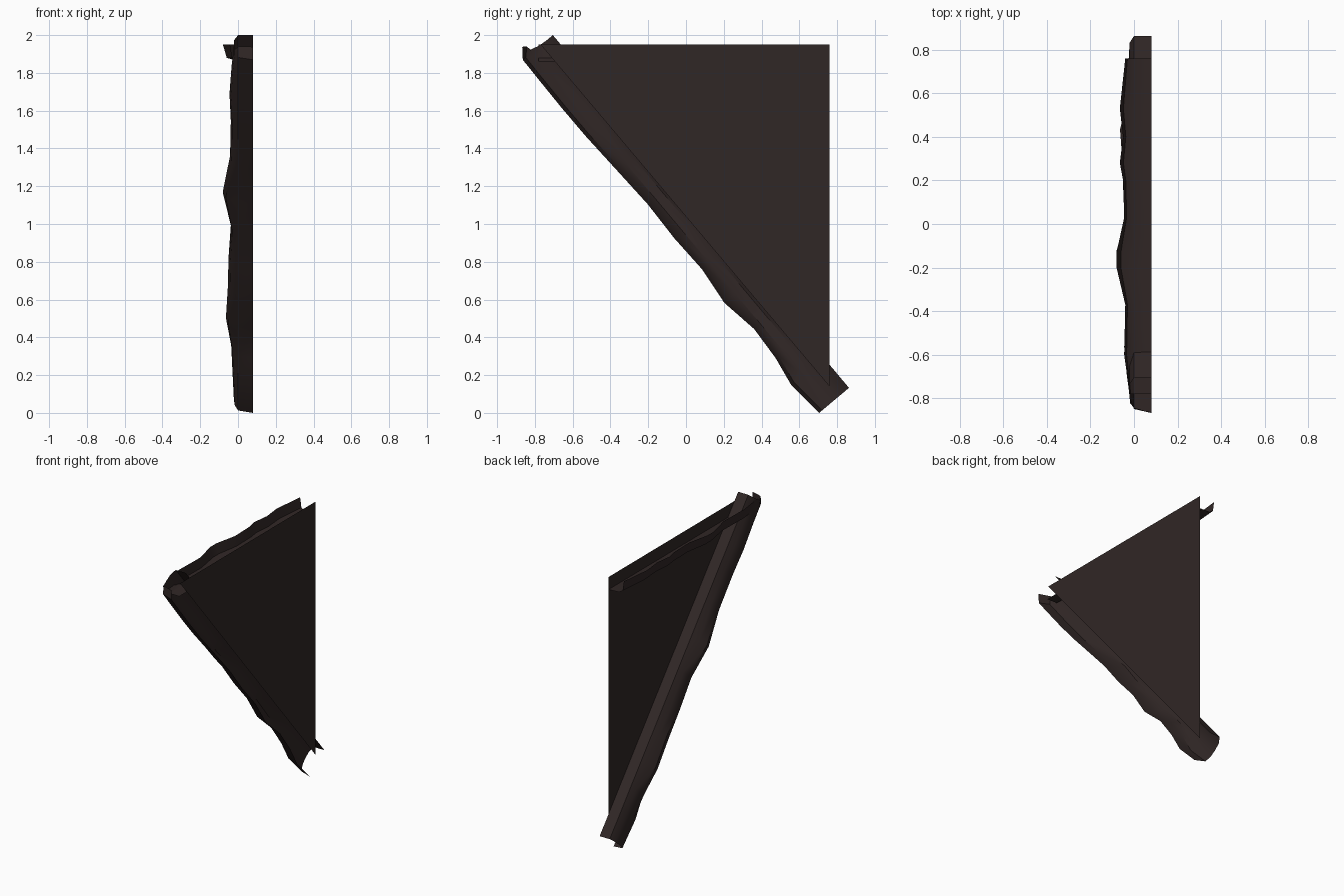
import bpy

if "Cube" in bpy.data.objects:
    bpy.data.objects.remove(bpy.data.objects["Cube"])

# One dark timber colour for everything
wood = bpy.data.materials.new("dark_wood")
wood.diffuse_color = (0.030, 0.020, 0.019, 1)
wood.use_nodes = True
wood.node_tree.nodes["Principled BSDF"].inputs["Base Color"].default_value = wood.diffuse_color


def make(name, verts, faces, smooth=True):
    me = bpy.data.meshes.new(name)
    me.from_pydata(verts, [], faces)
    me.materials.append(wood)
    ob = bpy.data.objects.new(name, me)
    bpy.context.collection.objects.link(ob)
    if smooth:
        for o in bpy.context.selected_objects:
            o.select_set(False)
        ob.select_set(True)
        bpy.context.view_layer.objects.active = ob
        bpy.ops.object.shade_smooth_by_angle(angle=0.6)
    return ob


def loft(name, rings, flip=False):
    n = len(rings[0])
    verts = [p for r in rings for p in r]
    faces = []
    for i in range(len(rings) - 1):
        for j in range(n - 1):
            a = i * n + j
            f = (a, a + 1, a + n + 1, a + n)
            faces.append(f[::-1] if flip else f)
    return make(name, verts, faces)


BACK = 0.08   # flat side of the whole piece

# Triangular wall panel
make("wall_panel", [(BACK, -0.77, 1.95), (BACK, 0.76, 0.14), (BACK, 0.76, 1.95)],
     [(0, 1, 2)], smooth=False)

# Sloping half-log: (distance along, outer edge shift, bulge depth)
WIDTH = 0.206


def on_slope(t, d, x):
    return (x, 0.705 - 0.643 * t + 0.766 * d, 0.766 * t + 0.643 * d)


rows = [(0, 0, -.022), (.21, -.018, -.03), (.37, .010, -.036), (.56, .022, -.064),
        (.77, -.010, -.054), (.98, .014, -.050), (1.2, .007, -.038),
        (1.43, .015, -.081), (1.68, .005, -.042), (1.92, -.005, -.038),
        (2.11, -.006, -.045), (2.30, -.003, -.034), (2.41, 0, -.024)]


def section(d0, b):
    return [(d0, BACK), (d0 + .02, 0.0), (.065, b * .8), (.115, b),
            (.165, min(-.02, b * .55)), (WIDTH, 0.0), (WIDTH, BACK)]


rings = []
for t, d0, b in rows:
    lift = .03 if t == 2.41 else 0
    rings.append([on_slope(t + (lift if j < 2 else 0), d, x)
                  for j, (d, x) in enumerate(section(d0, b))])
# upper end is trimmed plumb at the outer corner
tip = [2.495, 2.48, 2.455, 2.442, 2.438, 2.438, 2.438]
rings.append([on_slope(t, d, x) for t, (d, x) in zip(tip, section(.042, -.022))])
loft("sloping_log", rings, flip=True)

# Horizontal half-log under the top edge, cut open at the top
top_rows = [(-.78, -.02), (-.6, -.045), (-.37, -.04), (-.2, -.08), (-.13, -.08),
            (.03, -.045), (.2, -.05), (.28, -.065), (.4, -.05), (.53, -.065), (.76, -.04)]
loft("top_log", [[(BACK, y, 1.86), (0.0, y, 1.862), (b * .75, y, 1.88),
                  (b * .85, y, 1.91), (b, y, 1.95)] for y, b in top_rows])
